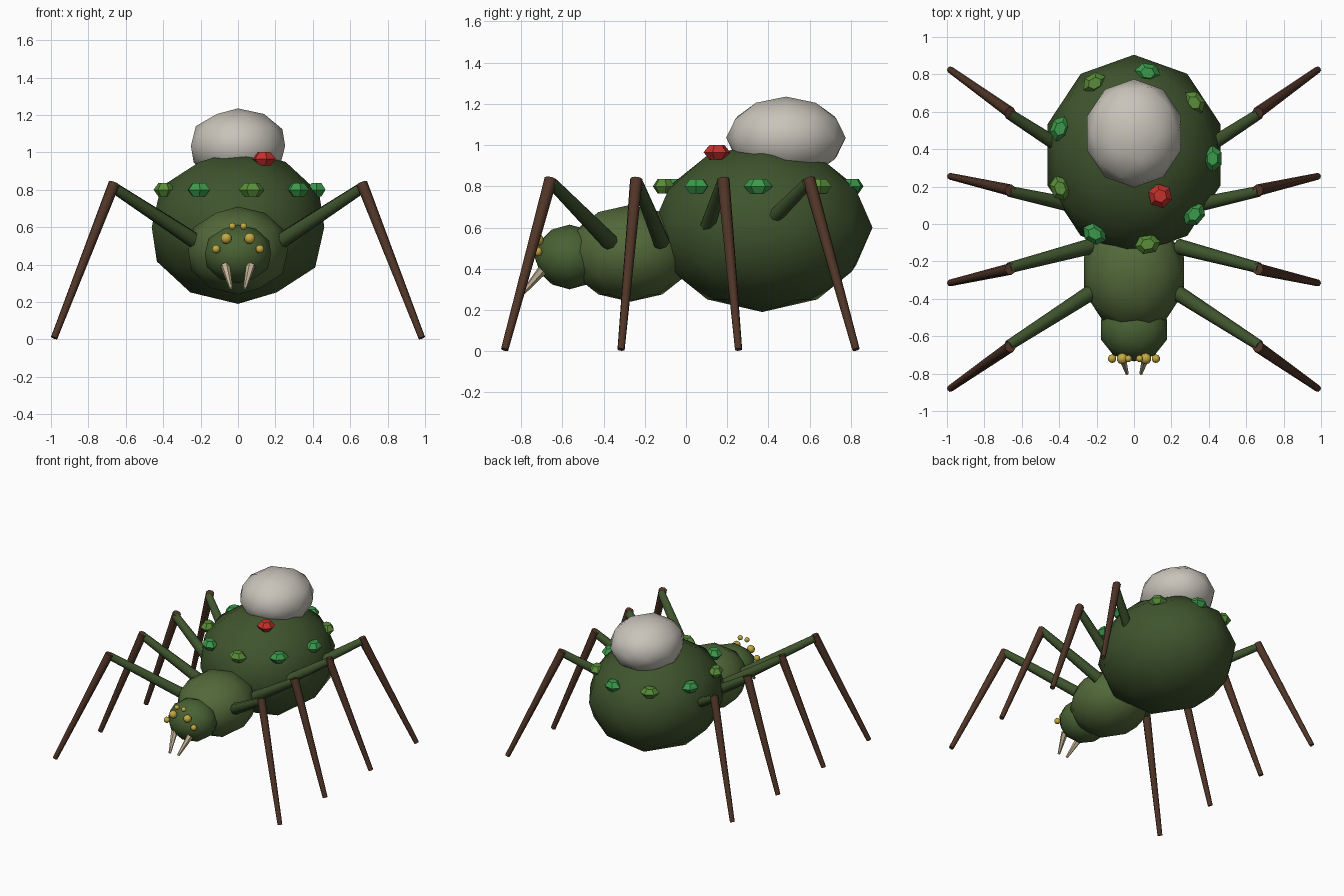
import bpy, bmesh, math
from mathutils import Vector, Matrix

if "Cube" in bpy.data.objects:
    bpy.data.objects.remove(bpy.data.objects["Cube"])


def material(name, r, g, b):
    m = bpy.data.materials.new(name)
    m.diffuse_color = (r, g, b, 1)
    m.use_nodes = True
    m.node_tree.nodes["Principled BSDF"].inputs["Base Color"].default_value = m.diffuse_color
    return m


DARK = material("dark_green", .05, .09, .027)
MOSS = material("moss_green", .085, .14, .042)
HEAD = material("head_green", .065, .12, .034)
BROWN = material("brown", .08, .035, .02)
SILK = material("silk", .58, .55, .49)
RED = material("red", .55, .03, .025)
GEMS = [material("emerald", .045, .32, .07), material("leaf", .10, .27, .04)]
GOLD = material("gold", .55, .40, .05)
BONE = material("bone", .55, .45, .30)


def add(name, bm, mat, smooth=None):
    mesh = bpy.data.meshes.new(name)
    bm.to_mesh(mesh)
    bm.free()
    ob = bpy.data.objects.new(name, mesh)
    bpy.context.collection.objects.link(ob)
    mesh.materials.append(mat)
    if smooth:
        bpy.ops.object.select_all(action='DESELECT')
        ob.select_set(True)
        bpy.context.view_layer.objects.active = ob
        bpy.ops.object.shade_smooth_by_angle(angle=math.radians(smooth))
    return ob


def blob(name, loc, radii, mat):
    bm = bmesh.new()
    bmesh.ops.create_icosphere(bm, subdivisions=2, radius=1,
                               matrix=Matrix.LocRotScale(Vector(loc), None, Vector(radii)))
    return add(name, bm, mat, 60)


def rod(name, a, b, ra, rb, mat, sides=8):
    a, b = Vector(a), Vector(b)
    d = b - a
    rot = d.to_track_quat('Z', 'Y').to_matrix().to_4x4()
    bm = bmesh.new()
    bmesh.ops.create_cone(bm, cap_ends=True, segments=sides, radius1=ra, radius2=rb,
                          depth=d.length, matrix=Matrix.Translation((a + b) / 2) @ rot)
    return add(name, bm, mat, 50)


def gem(name, loc, radii, angle, mat):
    # faceted six-sided stone, widest at the middle
    bm = bmesh.new()
    rings = []
    for z, r in ((-1, .55), (0, 1), (1, .55)):
        rings.append([bm.verts.new((r * math.cos(k * math.pi / 3 + math.pi / 2),
                                    r * math.sin(k * math.pi / 3 + math.pi / 2), z))
                      for k in range(6)])
    for lo, hi in zip(rings, rings[1:]):
        for k in range(6):
            n = (k + 1) % 6
            bm.faces.new((lo[k], lo[n], hi[n], hi[k]))
    bm.faces.new(rings[0][::-1])
    bm.faces.new(rings[2])
    bm.transform(Matrix.Translation(loc) @ Matrix.Rotation(angle, 4, 'Z')
                 @ Matrix.Diagonal((*radii, 1)))
    return add(name, bm, mat)


# Body
blob("abdomen", (0, .37, .6), (.485, .535, .41), DARK)
blob("thorax", (0, -.27, .475), (.28, .31, .235), MOSS)
blob("head", (0, -.565, .457), (.186, .17, .157), HEAD)
blob("egg_sac", (0, .485, 1.035), (.265, .29, .2), SILK)

# Ring of stones around the abdomen, plus one red stone on top
for i in range(9):
    t = math.radians(40 * i)
    gem(f"stone_{i + 1}", (.42 * math.cos(t), .35 + .465 * math.sin(t), .8),
        (.055, .07, .036), t, GEMS[i % 2])
gem("red_stone", (.14, .15, .965), (.066, .066, .036), .2, RED)

# Eyes, fangs and legs, mirrored left and right
LEGS = [(-.37, -.65, -.88), (-.12, -.235, -.315), (.08, .175, .255), (.31, .59, .825)]
for s, side in ((-1, "left"), (1, "right")):
    for i, (x, z, r) in enumerate(((.03, .605, .019), (.063, .54, .03), (.117, .483, .023))):
        blob(f"{side}_eye_{i + 1}", (s * x, -.72, z), (r, r, r), GOLD)
    rod(f"{side}_fang", (s * .068, -.695, .395), (s * .037, -.8, .272), .025, .009, BONE, 6)
    for i, (hip, knee, foot) in enumerate(LEGS):
        k = (s * .67, knee, .815)
        rod(f"{side}_upper_leg_{i + 1}", (s * .235, hip, .53), k, .042, .029, DARK)
        rod(f"{side}_lower_leg_{i + 1}", (s * .662, knee - .006 * (1 if knee < 0 else -1), .835),
            (s * .983, foot, .008), .031, .018, BROWN)
